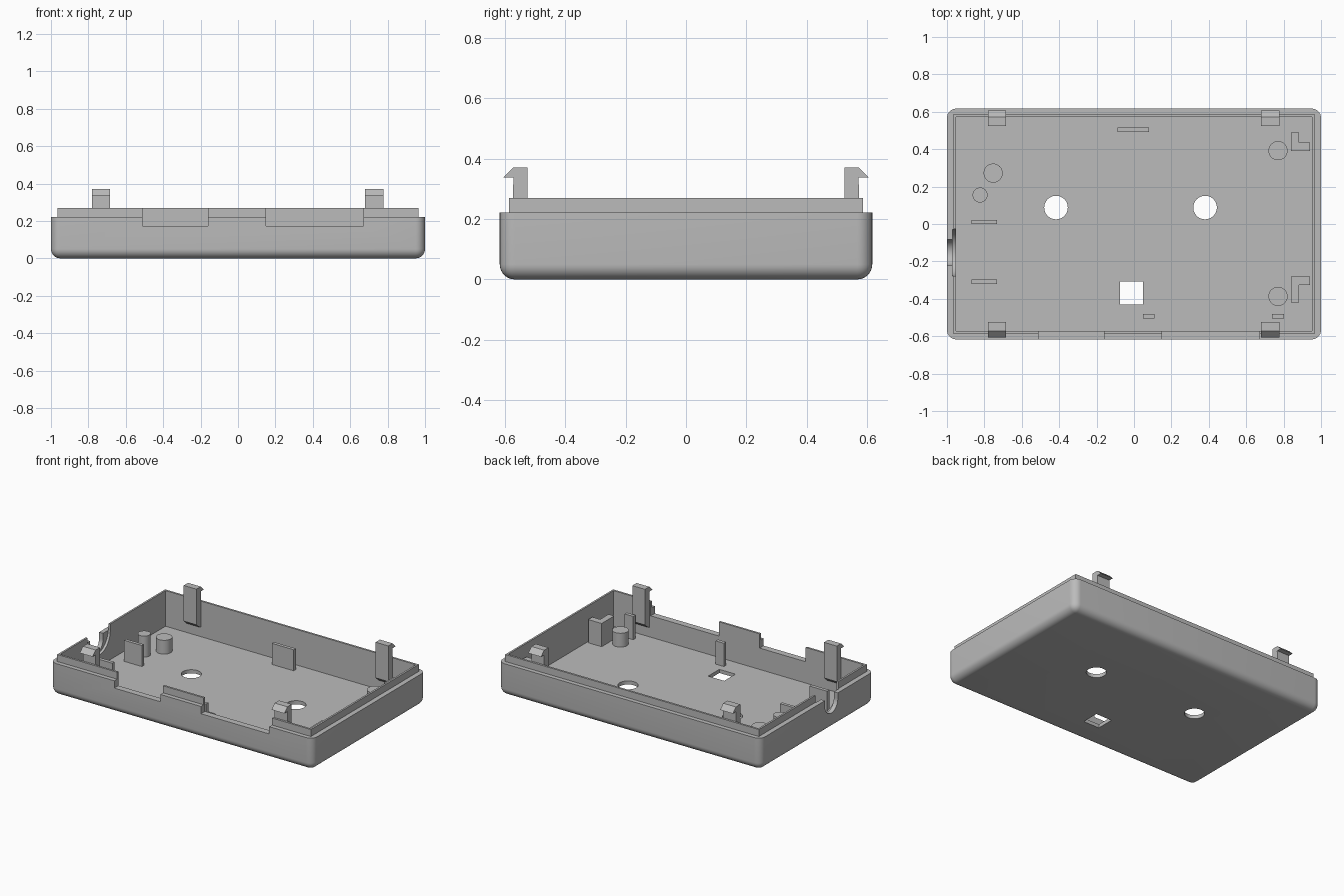
import bpy, bmesh, math
from mathutils import Matrix, Vector

if "Cube" in bpy.data.objects:
    bpy.data.objects.remove(bpy.data.objects["Cube"])

FLOOR = 0.025
grey = bpy.data.materials.new("matte grey")
grey.diffuse_color = (0.5, 0.5, 0.5, 1)
grey.use_nodes = True
grey.node_tree.nodes["Principled BSDF"].inputs["Base Color"].default_value = grey.diffuse_color


def finish(name, bm, smooth=False):
    bmesh.ops.recalc_face_normals(bm, faces=bm.faces)
    me = bpy.data.meshes.new(name)
    bm.to_mesh(me)
    bm.free()
    me.materials.append(grey)
    ob = bpy.data.objects.new(name, me)
    bpy.context.collection.objects.link(ob)
    if smooth:
        shade(ob)
    return ob


def shade(ob):
    bpy.ops.object.select_all(action='DESELECT')
    bpy.context.view_layer.objects.active = ob
    ob.select_set(True)
    bpy.ops.object.shade_smooth_by_angle(angle=math.radians(30))


def box(name, x0, x1, y0, y1, z0, z1, radius=0):
    bm = bmesh.new()
    bmesh.ops.create_cube(bm, size=1)
    for v in bm.verts:
        v.co = Vector(((x0 + x1) / 2 + v.co.x * (x1 - x0),
                       (y0 + y1) / 2 + v.co.y * (y1 - y0),
                       (z0 + z1) / 2 + v.co.z * (z1 - z0)))
    if radius:  # round everything except the top rim
        edges = [e for e in bm.edges if min(v.co.z for v in e.verts) < z1 - 1e-4]
        bmesh.ops.bevel(bm, geom=edges, offset=radius, segments=8,
                        profile=0.5, affect='EDGES')
    return finish(name, bm)


def cylinder(name, centre, radius, depth, axis='Z'):
    bm = bmesh.new()
    m = Matrix.Translation(centre)
    if axis == 'X':
        m = m @ Matrix.Rotation(math.pi / 2, 4, 'Y')
    bmesh.ops.create_cone(bm, cap_ends=True, segments=48, radius1=radius,
                          radius2=radius, depth=depth, matrix=m)
    return finish(name, bm, True)


def prism(name, pts, place, offset):
    """Extrude a flat profile; place maps (a, b) to a point."""
    bm = bmesh.new()
    face = bm.faces.new([bm.verts.new(place(a, b)) for a, b in pts])
    new = bmesh.ops.extrude_face_region(bm, geom=[face])["geom"]
    bmesh.ops.translate(bm, vec=offset, verts=[g for g in new if isinstance(g, bmesh.types.BMVert)])
    return finish(name, bm)


def combine(target, other, operation):
    mod = target.modifiers.new("cut", 'BOOLEAN')
    mod.object, mod.operation, mod.solver = other, operation, 'EXACT'
    bpy.context.view_layer.update()
    deps = bpy.context.evaluated_depsgraph_get()
    me = bpy.data.meshes.new_from_object(target.evaluated_get(deps))
    target.modifiers.clear()
    target.data = me
    bpy.data.objects.remove(other)


# Tray with raised lip and open cavity
tray = box("case_tray", -1, 1, -0.617, 0.617, 0, 0.222, 0.05)
combine(tray, box("lip", -0.966, 0.966, -0.587, 0.587, 0.1, 0.27), 'UNION')
combine(tray, box("cavity", -0.953, 0.953, -0.573, 0.573, FLOOR, 0.4), 'DIFFERENCE')

# Front wall notches
for x0, x1 in ((-0.51, -0.16), (0.15, 0.67)):
    combine(tray, box("notch", x0, x1, -0.7, -0.56, 0.172, 0.4), 'DIFFERENCE')

# Stepped cable opening in the left wall
CY = -0.153
combine(tray, cylinder("wide_recess", (-0.935, CY, 0.225), 0.125, 0.07, 'X'), 'DIFFERENCE')
combine(tray, box("recess_top", -0.97, -0.9, CY - 0.125, CY + 0.125, 0.225, 0.4), 'DIFFERENCE')
combine(tray, cylinder("cable_hole", (-1, CY, 0.18), 0.07, 0.2, 'X'), 'DIFFERENCE')
combine(tray, box("cable_slot", -1.1, -0.9, CY - 0.07, CY + 0.07, 0.18, 0.4), 'DIFFERENCE')

# Floor openings
for x in (-0.417, 0.38):
    combine(tray, cylinder("round_hole", (x, 0.088, 0), 0.063, 0.2), 'DIFFERENCE')
combine(tray, box("square_hole", -0.075, 0.047, -0.43, -0.308, -0.1, 0.1), 'DIFFERENCE')
shade(tray)

# Snap clips on the front and back walls
clip = [(0.525, 0.37), (0.572, 0.37), (0.606, 0.337), (0.572, 0.337),
        (0.574, 0.09), (0.555, 0.098), (0.525, 0.125)]
for side, label in ((-1, "front"), (1, "back")):
    for x in (-0.781, 0.68):
        prism(f"snap_clip_{label}", clip,
              lambda a, b: (x, side * a, b), (0.097, 0, 0))

# Support pillars
for x, y, r, top in ((-0.753, 0.272, 0.051, 0.12), (-0.823, 0.155, 0.04, 0.17),
                     (0.77, 0.392, 0.051, 0.12), (0.77, -0.387, 0.051, 0.12)):
    cylinder("support_pillar", (x, y, (top + 0.01) / 2), r, top - 0.01)

# Upright plates and small posts
for x0, x1, y0, y1, top in ((-0.087, 0.08, 0.492, 0.515, 0.17),
                            (-0.868, -0.733, 0.0, 0.022, 0.17),
                            (-0.868, -0.733, -0.32, -0.296, 0.17),
                            (0.048, 0.11, -0.505, -0.48, 0.185),
                            (0.738, 0.803, -0.505, -0.48, 0.185)):
    box("upright_plate", x0, x1, y0, y1, 0.01, top)

# Corner brackets, mirrored front to back in shape
ell = [(0.84, 0.0), (0.942, 0.0), (0.942, 0.045), (0.883, 0.045)]
prism("bracket_back", ell + [(0.883, 0.1), (0.84, 0.1)],
      lambda a, b: (a, 0.39 + b, 0.01), (0, 0, 0.175))
prism("bracket_front", ell + [(0.883, 0.137), (0.84, 0.137)],
      lambda a, b: (a, -0.282 - b, 0.01), (0, 0, 0.175))
